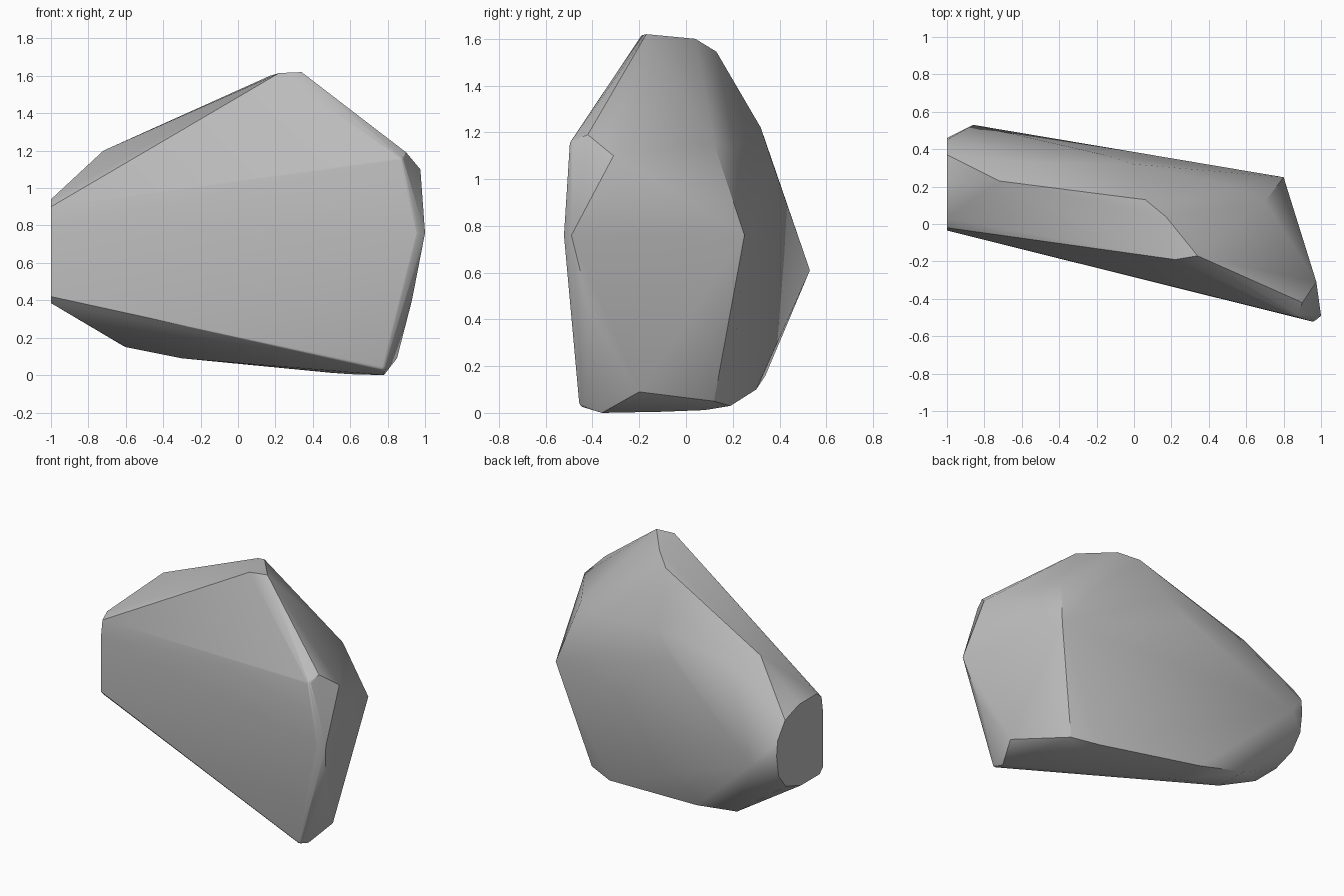
import bpy
import bmesh
import math
from mathutils import Vector

default_cube = bpy.data.objects.get("Cube")
if default_cube:
    bpy.data.objects.remove(default_cube, do_unlink=True)


def make_material(name, colour):
    material = bpy.data.materials.new(name)
    material.use_nodes = True
    material.diffuse_color = colour
    shader = material.node_tree.nodes["Principled BSDF"]
    shader.inputs["Base Color"].default_value = colour
    shader.inputs["Roughness"].default_value = 0.8
    return material


def softened(centre, radius):
    """Ball of points, so the hull gets a rounded corner here."""
    ball = bmesh.new()
    bmesh.ops.create_icosphere(ball, subdivisions=2, radius=radius)
    points = [vert.co + Vector(centre) for vert in ball.verts]
    ball.free()
    return points


# Worn rim around the broad front face
front_rim = [(.955, -.5, .76), (.865, -.475, 1.15), (.27, -.18, 1.585),
             (.77, -.435, .045)]

# Flat broken end, as y and z on the plane x = -1
broken_end = [(-.035, .42), (-.035, .8), (-.02, .9), (.03, .94), (.22, .94),
              (.37, .89), (.45, .78), (.46, .68), (.44, .54), (.36, .44),
              (.2, .385), (0, .385)]

# Crown and the ridge running down to the broken end
crown = [(.34, -.17, 1.62), (.22, -.19, 1.615), (.17, .04, 1.6),
         (.06, .13, 1.545), (-.72, .23, 1.2)]

# Angular back
back = [(-.86, .53, .61), (.8, .25, .76), (.7, .12, 1.15), (.5, .21, 1.13),
        (0, .32, 1.22), (-.16, .37, 1.07), (-.56, .33, 1.14)]

# Narrow right flank
flank = [(.975, -.31, 1.1), (.9, -.42, 1.19), (1, -.49, .76),
         (.93, -.4, .4), (.85, -.2, .09)]

# Rounded underside
base = [(.78, -.36, 0), (.6, -.1, .005), (.5, .08, .012), (.62, .12, .05),
        (.44, .19, .03), (-.29, .3, .1), (-.62, .34, .16), (-.3, .1, .09),
        (-.6, .12, .15)]

points = [Vector((-1, y, z)) for y, z in broken_end]
points += [Vector(point) for point in crown + back + flank + base]
for corner in front_rim:
    points += softened(corner, .022)

# Wrap the stone around its corner points
bm = bmesh.new()
for point in points:
    bm.verts.new(point)
bmesh.ops.convex_hull(bm, input=bm.verts)
loose = [vert for vert in bm.verts if not vert.link_faces]
bmesh.ops.delete(bm, geom=loose, context="VERTS")
bmesh.ops.dissolve_limit(bm, angle_limit=math.radians(1),
                         verts=bm.verts, edges=bm.edges)
bmesh.ops.recalc_face_normals(bm, faces=bm.faces)

mesh = bpy.data.meshes.new("boulder")
bm.to_mesh(mesh)
bm.free()
mesh.materials.append(make_material("stone_grey", (.5, .5, .5, 1)))

boulder = bpy.data.objects.new("boulder", mesh)
bpy.context.collection.objects.link(boulder)
bpy.ops.object.select_all(action="DESELECT")
boulder.select_set(True)
bpy.context.view_layer.objects.active = boulder
bpy.ops.object.shade_smooth_by_angle(angle=math.radians(32))
